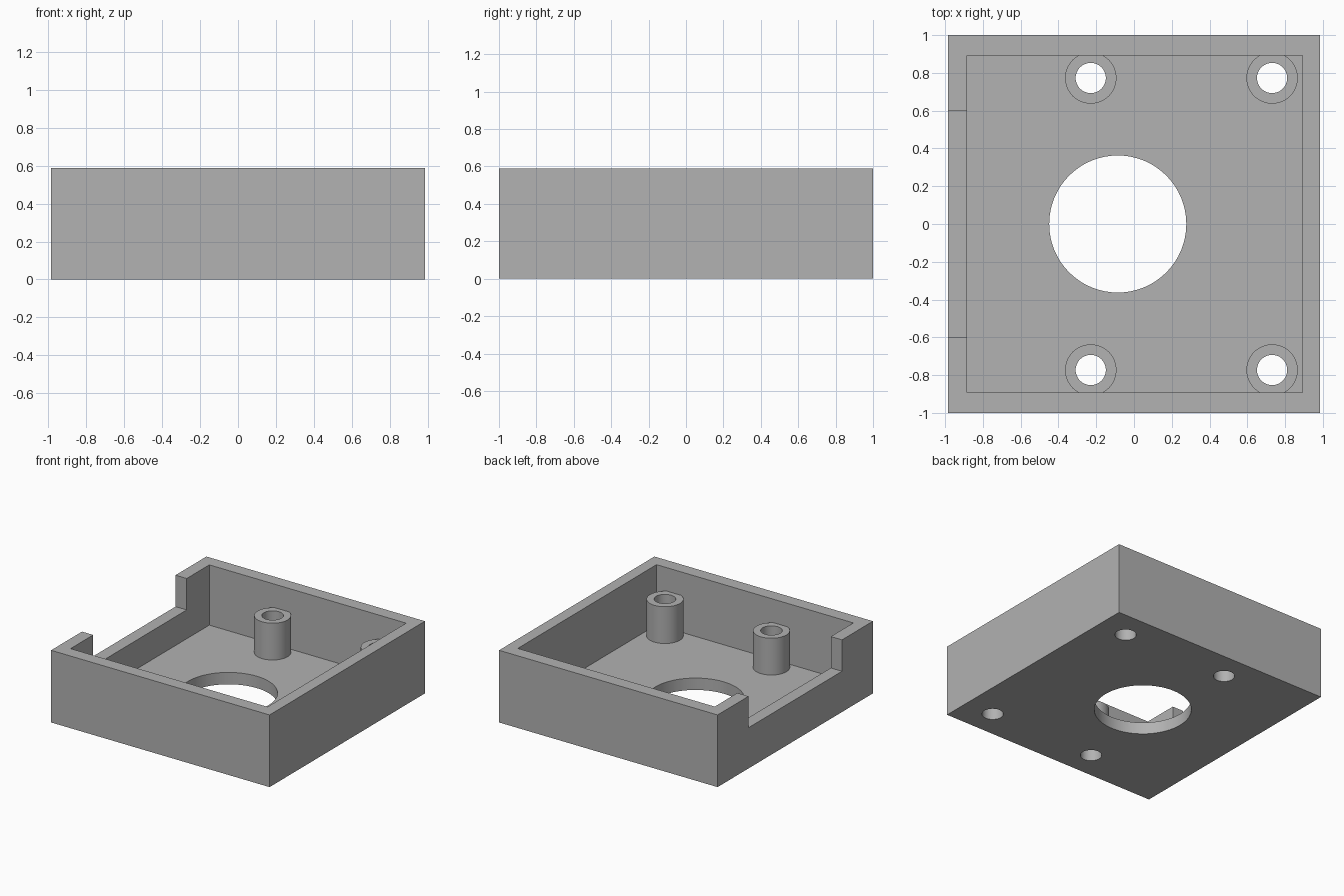
import bpy, math

if "Cube" in bpy.data.objects:
    bpy.data.objects.remove(bpy.data.objects["Cube"])

# Main dimensions
HALF_X, HALF_Y, HEIGHT = 0.985, 1.0, 0.588
FLOOR, POST_TOP, NOTCH_Z = 0.097, 0.397, 0.332
POSTS = [(x, y) for x in (-0.229, 0.731) for y in (-0.773, 0.773)]

grey = bpy.data.materials.new("grey_plastic")
grey.diffuse_color = (0.445, 0.445, 0.445, 1)
grey.use_nodes = True
grey.node_tree.nodes["Principled BSDF"].inputs["Base Color"].default_value = grey.diffuse_color


def box(name, x0, x1, y0, y1, z0, z1):
    bpy.ops.mesh.primitive_cube_add(
        size=1, location=((x0 + x1) / 2, (y0 + y1) / 2, (z0 + z1) / 2))
    ob = bpy.context.object
    ob.name = name
    ob.scale = (x1 - x0, y1 - y0, z1 - z0)
    bpy.ops.object.transform_apply(location=True, rotation=True, scale=True)
    ob.data.materials.append(grey)
    return ob


def rod(name, x, y, radius, z0, z1, sides=48):
    bpy.ops.mesh.primitive_cylinder_add(
        vertices=sides, radius=radius, depth=z1 - z0, location=(x, y, (z0 + z1) / 2))
    ob = bpy.context.object
    ob.name = name
    bpy.ops.object.transform_apply(location=True, rotation=True, scale=True)
    ob.data.materials.append(grey)
    return ob


def combine(target, tool, operation):
    mod = target.modifiers.new(operation.lower(), "BOOLEAN")
    mod.operation, mod.solver, mod.object = operation, "EXACT", tool
    bpy.context.view_layer.objects.active = target
    bpy.ops.object.modifier_apply(modifier=mod.name)
    bpy.data.objects.remove(tool, do_unlink=True)


# Open tray
case = box("case", -HALF_X, HALF_X, -HALF_Y, HALF_Y, 0, HEIGHT)
combine(case, box("cavity", -0.884, 0.891, -0.893, 0.893, FLOOR, 1), "DIFFERENCE")

# Notch in the left wall
combine(case, box("notch", -1.2, -0.8, -0.602, 0.602, NOTCH_Z, 1), "DIFFERENCE")

# Screw posts, slightly merged into the walls
for x, y in POSTS:
    combine(case, rod("post", x, y, 0.136, FLOOR / 2, POST_TOP), "UNION")

# Screw holes through posts and floor
for x, y in POSTS:
    combine(case, rod("screw_hole", x, y, 0.08, -0.2, 1), "DIFFERENCE")

# Large round opening in the floor
combine(case, rod("opening", -0.086, 0, 0.363, -0.2, 1, 64), "DIFFERENCE")

# Smooth round walls, crisp edges
bpy.ops.object.select_all(action="DESELECT")
case.select_set(True)
bpy.context.view_layer.objects.active = case
bpy.ops.object.shade_smooth_by_angle(angle=math.radians(30))
